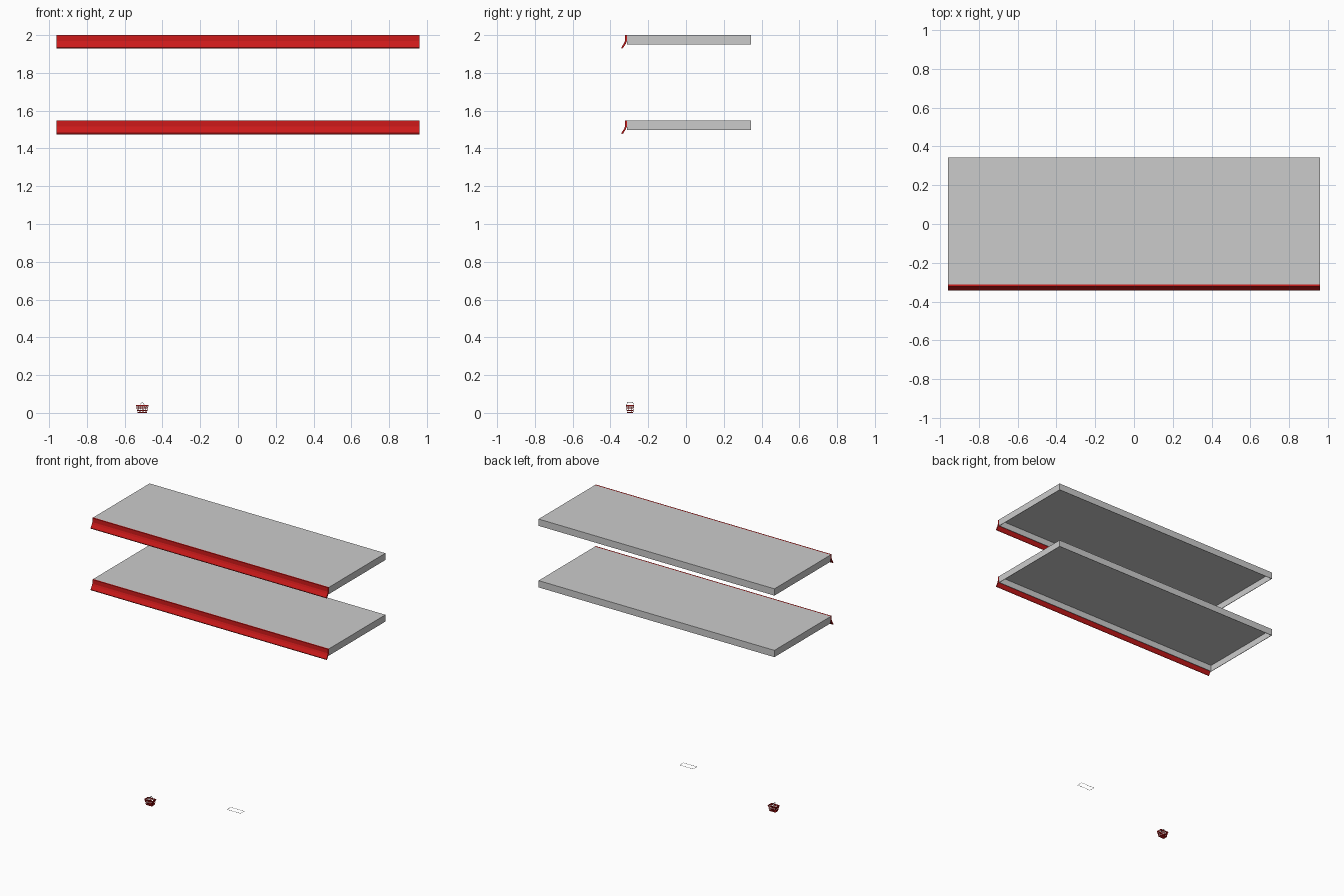
import bpy, bmesh
from mathutils import Vector

if "Cube" in bpy.data.objects:
    bpy.data.objects.remove(bpy.data.objects["Cube"])


def material(name, color):
    m = bpy.data.materials.new(name)
    m.diffuse_color = color
    m.use_nodes = True
    m.node_tree.nodes["Principled BSDF"].inputs["Base Color"].default_value = m.diffuse_color
    return m


RED = material("red", (0.6, 0.01, 0.01, 1))
GREY = None


def finish(name, bm, mat=None):
    bmesh.ops.recalc_face_normals(bm, faces=bm.faces)
    me = bpy.data.meshes.new(name)
    bm.to_mesh(me)
    bm.free()
    ob = bpy.data.objects.new(name, me)
    bpy.context.collection.objects.link(ob)
    if mat:
        me.materials.append(mat)
    return ob


def add_ring(bm, levels):
    """Rectangular loops (cx, cy, half x, half y, z) joined into a closed band."""
    loops = []
    for cx, cy, hx, hy, z in levels:
        loops.append([bm.verts.new((cx + sx * hx, cy + sy * hy, z))
                      for sx, sy in ((-1, -1), (1, -1), (1, 1), (-1, 1))])
    for a, b in zip(loops, loops[1:] + loops[:1]):
        for i in range(4):
            j = (i + 1) % 4
            bm.faces.new((a[i], a[j], b[j], b[i]))


def add_bar(bm, p, q, w):
    """Square bar from p to q."""
    p, q = Vector(p), Vector(q)
    d = q - p
    bar = bmesh.ops.create_cube(bm, size=1)["verts"]
    rot = d.to_track_quat('Z', 'Y')
    for v in bar:
        v.co = rot @ Vector((v.co.x * w, v.co.y * w, v.co.z * d.length)) + (p + q) / 2


# Shelves: trays open underneath, with a flared red front strip
STRIP = [(-0.312, 0.0), (-0.322, 0.0), (-0.323, -0.03), (-0.328, -0.043),
         (-0.343, -0.066), (-0.340, -0.072), (-0.333, -0.068), (-0.319, -0.046), (-0.312, -0.03)]
for label, top in (("upper", 2.0), ("lower", 1.547)):
    bm = bmesh.new()
    x, y0, y1, t = 0.96, -0.312, 0.343, 0.003
    outer, inner = [], []
    for ring, d, zt in ((outer, 0, top), (inner, t, top - t)):
        for z in (top - 0.05, zt):
            ring.append([bm.verts.new(c) for c in ((-x + d, y0 + d, z), (x - d, y0 + d, z),
                                                   (x - d, y1 - d, z), (-x + d, y1 - d, z))])
        bm.faces.new(ring[1])
    for a, b in ((outer[0], outer[1]), (inner[0], inner[1]), (outer[0], inner[0])):
        for i in range(4):
            j = (i + 1) % 4
            bm.faces.new((a[i], a[j], b[j], b[i]))
    finish(label + "_shelf", bm, GREY)

    bm = bmesh.new()
    face = bm.faces.new([bm.verts.new((-x, y, top + z)) for y, z in STRIP])
    ext = bmesh.ops.extrude_face_region(bm, geom=[face])["geom"]
    bmesh.ops.translate(bm, vec=(2 * x, 0, 0),
                        verts=[g for g in ext if isinstance(g, bmesh.types.BMVert)])
    finish(label + "_front_strip", bm, RED)

# Small shopping basket: tapered slatted sides
CX, CY, H = -0.507, -0.296, 0.042


def half(z):
    return 0.024 + 0.009 * z / H, 0.016 + 0.005 * z / H


bm = bmesh.new()
for z0, z1 in ((0, 0.005), (0.011, 0.014), (0.020, 0.023), (0.029, 0.032)):
    (ax, ay), (bx, by) = half(z0), half(z1)
    add_ring(bm, [(CX, CY, ax, ay, z0), (CX, CY, bx, by, z1),
                  (CX, CY, bx - .001, by - .001, z1), (CX, CY, ax - .001, ay - .001, z0)])
(bx, by), (tx, ty) = half(0), half(H)
for s in (-1, 1):
    for k in range(7):
        f = -0.97 + 1.94 * k / 6
        add_bar(bm, (CX + f * bx, CY + s * (by - .0008), 0.001),
                (CX + f * tx, CY + s * (ty - .0008), H - 0.002), 0.0016)
    for k in range(1, 4):
        f = -1 + k / 2
        add_bar(bm, (CX + s * (bx - .0008), CY + f * by, 0.001),
                (CX + s * (tx - .0008), CY + f * ty, H - 0.002), 0.0016)
finish("basket_sides", bm, RED)

# Basket floor
bm = bmesh.new()
floor = bmesh.ops.create_cube(bm, size=1)["verts"]
for v in floor:
    v.co = (CX + v.co.x * 0.047, CY + v.co.y * 0.031, 0.001 + v.co.z * 0.002)
finish("basket_floor", bm, RED)

# Basket rim
bm = bmesh.new()
add_ring(bm, [(CX, CY, tx, ty, H - 0.007), (CX, CY, tx + .001, ty + .001, H),
              (CX, CY, tx - .002, ty - .002, H), (CX, CY, tx - .002, ty - .002, H - 0.007)])
finish("basket_rim", bm, RED)

# Two hinged basket handles leaning together
for s, side in ((-1, "left"), (1, "right")):
    bm = bmesh.new()
    top_x = CX + s * 0.0015
    for e in (-1, 1):
        add_bar(bm, (CX + s * 0.013, CY + e * 0.019, 0.040), (top_x, CY + e * 0.014, 0.057), 0.0015)
    add_bar(bm, (top_x, CY - 0.014, 0.057), (top_x, CY + 0.014, 0.057), 0.002)
    finish(side + "_basket_handle", bm)

# Hair-thin rectangular tag frame
bm = bmesh.new()
fx, fy, hx, hy, w, z = 0.188, -0.296, 0.056, 0.022, 0.0015, 0.1445
add_ring(bm, [(fx, fy, hx, hy, z), (fx, fy, hx, hy, z + w),
              (fx, fy, hx - w, hy - w, z + w), (fx, fy, hx - w, hy - w, z)])
finish("tag_frame", bm)
